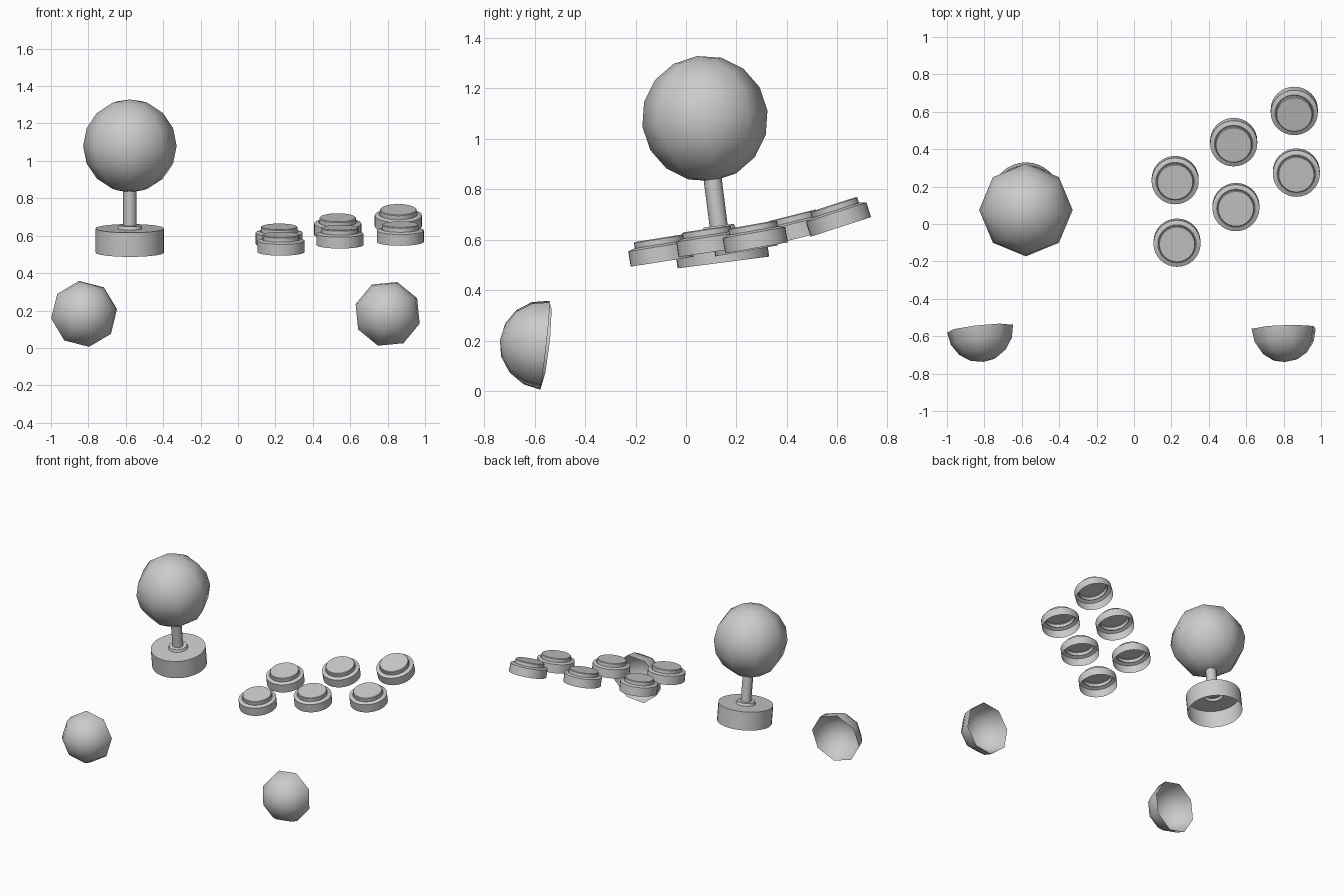
import bpy, bmesh
from math import sin, cos, pi, radians
from mathutils import Matrix

if "Cube" in bpy.data.objects:
    bpy.data.objects.remove(bpy.data.objects["Cube"])

def lathe(name, profile, sides, matrix, phase=0.0, angle=30):
    """Revolve (radius, height) points, listed bottom to top, about local z."""
    bm = bmesh.new()
    rings = []
    for r, z in profile:
        if r < 1e-6:
            rings.append([bm.verts.new((0, 0, z))] * sides)
        else:
            rings.append([bm.verts.new((r * cos(phase + 2 * pi * i / sides),
                                        r * sin(phase + 2 * pi * i / sides), z))
                          for i in range(sides)])
    for a, b in zip(rings, rings[1:]):
        for i in range(sides):
            j = (i + 1) % sides
            bm.faces.new(list(dict.fromkeys((a[i], a[j], b[j], b[i]))))
    mesh = bpy.data.meshes.new(name)
    bm.to_mesh(mesh)
    bm.free()
    ob = bpy.data.objects.new(name, mesh)
    bpy.context.collection.objects.link(ob)
    ob.matrix_world = matrix
    bpy.ops.object.select_all(action='DESELECT')
    ob.select_set(True)
    bpy.context.view_layer.objects.active = ob
    bpy.ops.object.shade_smooth_by_angle(angle=radians(angle))
    return ob

def place(x, y, z, tilt, yaw=0):
    return (Matrix.Translation((x, y, z)) @ Matrix.Rotation(radians(yaw), 4, 'Z')
            @ Matrix.Rotation(radians(tilt), 4, 'X'))

def arc(radius, start, end, steps, height=0.0):
    pts = []
    for i in range(steps + 1):
        t = radians(start + (end - start) * i / steps)
        pts.append((radius * cos(t), height + radius * sin(t)))
    return pts

# Joystick: open-bottomed base with collar, thin stick, low-poly ball
stick_frame = place(-0.578, 0.148, 0.51, 7.3)
lathe("joystick_base", [(0.183, 0), (0.183, 0.13), (0.066, 0.13), (0.060, 0.147), (0, 0.147)],
      32, stick_frame)
lathe("joystick_stick", [(0.036, 0.14), (0.036, 0.36)], 8, stick_frame, angle=50)
lathe("joystick_ball", arc(0.25, -90, 90, 8, 0.575), 8, stick_frame, angle=60)

# Six push buttons: hollow rim with a raised plunger
button_profile = [(0.126, 0), (0.126, 0.061), (0.103, 0.069), (0.098, 0.067),
                  (0.098, 0.090), (0.094, 0.094), (0, 0.094)]
buttons = [(0.23, -0.095, 0.513, 9), (0.545, 0.095, 0.55, 8.5), (0.868, 0.28, 0.568, 10),
           (0.22, 0.24, 0.556, 10), (0.533, 0.445, 0.606, 14), (0.857, 0.614, 0.651, 18)]
for i, spot in enumerate(buttons):
    lathe(f"push_button_{i + 1}", button_profile, 32, place(*spot))

# Two hollow domes at the front, open towards the back
for name, x, yaw, turn in (("left_dome", -0.823, 6, 8), ("right_dome", 0.80, 2, 28)):
    lathe(name, arc(0.179, 0, 90, 4), 8, place(x, -0.56, 0.182, 83.5, yaw),
          radians(turn), 60)
